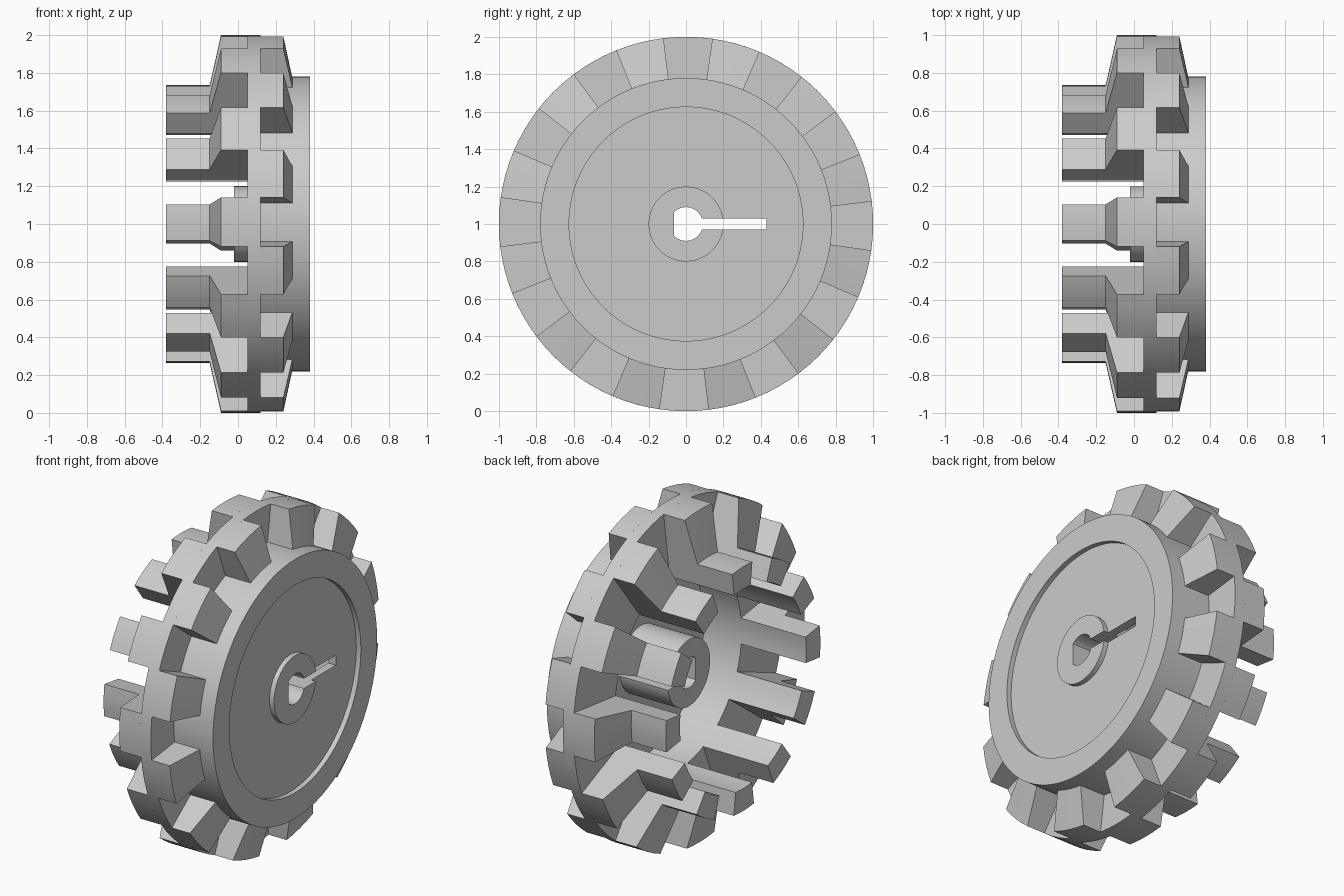
import bpy
import bmesh
from math import cos, sin, radians, pi

if "Cube" in bpy.data.objects:
    bpy.data.objects.remove(bpy.data.objects["Cube"])

grey = bpy.data.materials.new("plain grey")
grey.use_nodes = True
grey.diffuse_color = (0.6, 0.6, 0.6, 1)
grey.node_tree.nodes["Principled BSDF"].inputs["Base Color"].default_value = (0.6, 0.6, 0.6, 1)

AXLE = 1.0    # height of the wheel axis, which runs along x
COUNT = 12    # teeth on each side
WIDTH = radians(15)
TWIST = radians(0.6)


def sweep(bm, profile, start, angle, steps, closed):
    """Sweep an (x, radius) profile round the axis, capping the ends of a wedge."""
    rings = []
    for i in range(steps if closed == "round" else steps + 1):
        a = start + angle * i / steps
        rings.append([bm.verts.new((x, -r * cos(a), AXLE + r * sin(a))) for x, r in profile])
    n = len(profile)
    for i in range(steps):
        p, q = rings[i], rings[(i + 1) % len(rings)]
        for j in range(n - 1 if closed == "round" else n):
            k = (j + 1) % n
            bm.faces.new((p[j], p[k], q[k], q[j]))
    if closed == "wedge":
        bm.faces.new(rings[0])
        bm.faces.new(rings[-1])


def finish(name, bm):
    bmesh.ops.remove_doubles(bm, verts=bm.verts, dist=1e-5)
    bmesh.ops.recalc_face_normals(bm, faces=bm.faces)
    mesh = bpy.data.meshes.new(name)
    bm.to_mesh(mesh)
    bm.free()
    mesh.materials.append(grey)
    obj = bpy.data.objects.new(name, mesh)
    bpy.context.collection.objects.link(obj)
    return obj


def activate(obj):
    bpy.ops.object.select_all(action='DESELECT')
    obj.select_set(True)
    bpy.context.view_layer.objects.active = obj


def smooth(obj):
    activate(obj)
    bpy.ops.object.shade_smooth_by_angle(angle=radians(25))


def prism(name, outline):
    """Extrude a (y, z) outline right through the wheel along x."""
    bm = bmesh.new()
    face = bm.faces.new([bm.verts.new((-0.5, y, AXLE + z)) for y, z in outline])
    out = bmesh.ops.extrude_face_region(bm, geom=[face])["geom"]
    bmesh.ops.translate(bm, vec=(1, 0, 0),
                        verts=[v for v in out if isinstance(v, bmesh.types.BMVert)])
    return finish(name, bm)


# Wheel body: hub, thin web, cup wall, full-height rim and stepped outer face
bm = bmesh.new()
sweep(bm, [(-0.02, 0), (-0.02, 0.2), (0.3, 0.2), (0.3, 0.6), (0.05, 0.6), (0.05, 1),
           (0.12, 1), (0.12, 0.78), (0.38, 0.78), (0.38, 0.625), (0.35, 0.625),
           (0.35, 0.2), (0.38, 0.2), (0.38, 0)], 0, 2 * pi, 96, "round")
body = finish("wheel_body", bm)

# Axle hole with one flat, plus the radial slot
hole = [(max(-0.063, 0.09 * cos(2 * pi * i / 48)), 0.09 * sin(2 * pi * i / 48))
        for i in range(48)]
hole = [p for p in hole if p[0] > -0.063] 
flat = (0.09 ** 2 - 0.063 ** 2) ** 0.5
split = sum(1 for p in hole if p[1] >= 0 and hole.index(p) < len(hole) / 2)
hole[split:split] = [(-0.063, flat), (-0.063, -flat)]
slot = [(0, -0.03), (0.43, -0.03), (0.43, 0.03), (0, 0.03)]
for name, outline in (("axle_hole_cutter", hole), ("slot_cutter", slot)):
    cutter = prism(name, outline)
    cutter.hide_render = True
    mod = body.modifiers.new(name, 'BOOLEAN')
    mod.operation = 'DIFFERENCE'
    mod.solver = 'EXACT'
    mod.object = cutter
    activate(body)
    bpy.ops.object.modifier_apply(modifier=name)
    bpy.data.objects.remove(cutter)
smooth(body)

# Two staggered rows of teeth; the inner row carries long fingers
inner = [(-0.38, 0.6), (-0.38, 0.735), (-0.15, 0.735), (-0.09, 1), (0.05, 1), (0.05, 0.6)]
outer = [(0.12, 0.77), (0.12, 1), (0.24, 1), (0.29, 0.77)]
for name, profile, shift in (("finger_teeth", inner, 0), ("outer_teeth", outer, WIDTH)):
    bm = bmesh.new()
    for i in range(COUNT):
        centre = TWIST + shift + 2 * pi * i / COUNT
        sweep(bm, profile, centre - WIDTH / 2, WIDTH, 4, "wedge")
    smooth(finish(name, bm))
